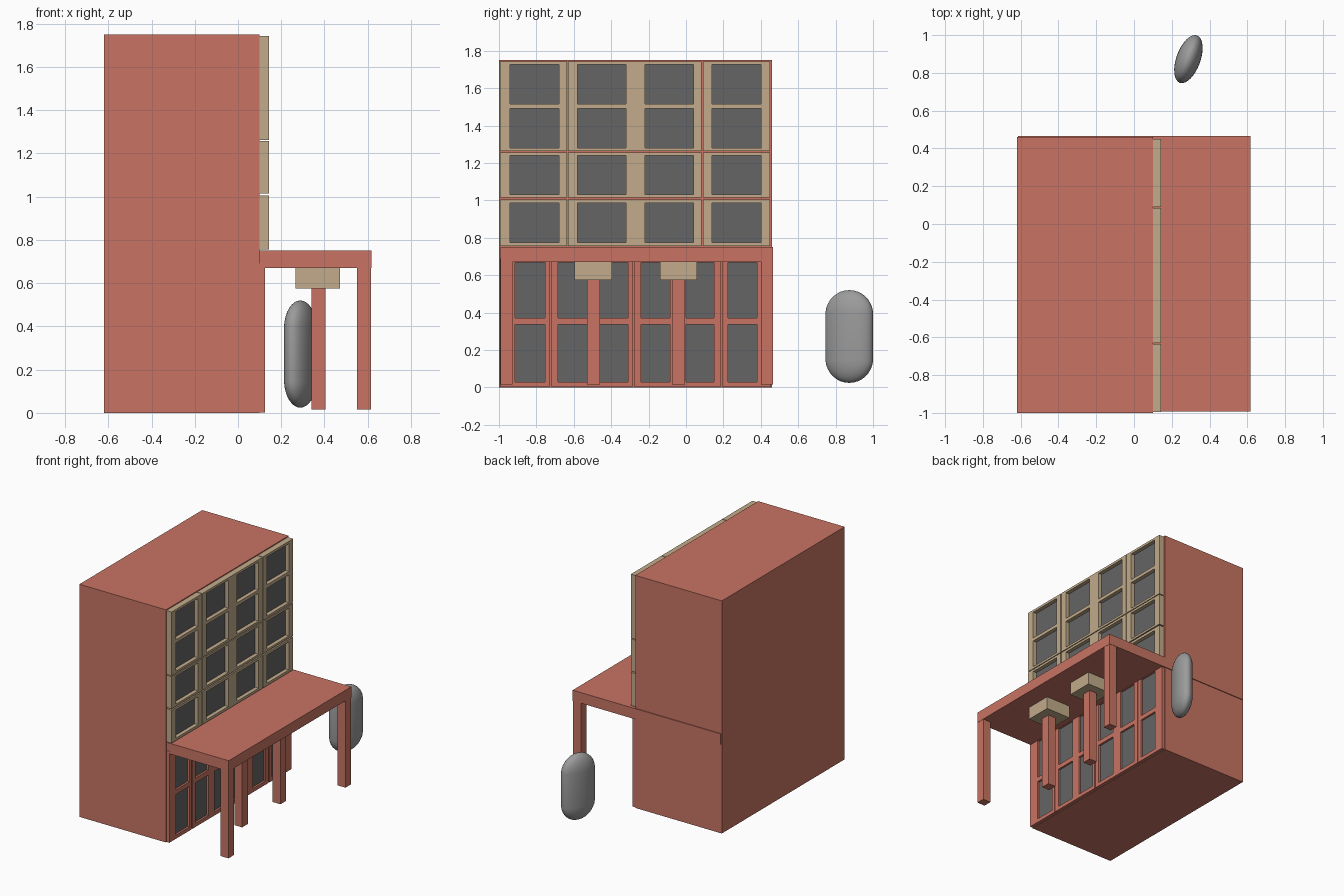
import bpy, bmesh, math
from mathutils import Vector

if "Cube" in bpy.data.objects:
    bpy.data.objects.remove(bpy.data.objects["Cube"])


def material(name, rgb):
    m = bpy.data.materials.new(name)
    m.diffuse_color = (*rgb, 1)
    m.use_nodes = True
    m.node_tree.nodes["Principled BSDF"].inputs["Base Color"].default_value = m.diffuse_color
    return m


RED = material("brick_red", (0.58, 0.175, 0.125))
BEIGE = material("beige_stone", (0.54, 0.41, 0.26))
DARK = material("dark_glass", (0.13, 0.13, 0.13))
GREY = material("grey_stone", (0.33, 0.33, 0.33))


def finish(name, bm, mat):
    bmesh.ops.recalc_face_normals(bm, faces=bm.faces)
    me = bpy.data.meshes.new(name)
    bm.to_mesh(me)
    bm.free()
    me.materials.append(mat)
    ob = bpy.data.objects.new(name, me)
    bpy.context.collection.objects.link(ob)
    return ob


def box(name, x, y, z, mat):
    bm = bmesh.new()
    bmesh.ops.create_cube(bm, size=1)
    for v in bm.verts:
        v.co = [r[0] + (c + 0.5) * (r[1] - r[0]) for c, r in zip(v.co, (x, y, z))]
    return finish(name, bm, mat)


def window_panel(name, x, y, z, cols, rows, glass_x, mat):
    """Slab facing +x, with an opening and a recessed pane at every cols x rows cell."""
    ys = [y[0]] + [v for c in cols for v in c] + [y[1]]
    zs = [z[0]] + [v for r in rows for v in r] + [z[1]]
    bm = bmesh.new()
    grid = [[bm.verts.new((x[0], a, b)) for b in zs] for a in ys]
    for i in range(len(ys) - 1):
        for j in range(len(zs) - 1):
            if not (i % 2 and j % 2):
                bm.faces.new((grid[i][j], grid[i + 1][j], grid[i + 1][j + 1], grid[i][j + 1]))
    ext = bmesh.ops.extrude_face_region(bm, geom=bm.faces[:], use_keep_orig=True)
    moved = [g for g in ext["geom"] if isinstance(g, bmesh.types.BMVert)]
    bmesh.ops.translate(bm, verts=moved, vec=Vector((x[1] - x[0], 0, 0)))
    finish(name, bm, mat)
    for c in cols:
        for r in rows:
            box(name + "_pane", (x[0] - 0.01, glass_x), c, r, DARK)


# Main block and canopy slab
box("building_block", (-0.62, 0.10), (-1.0, 0.46), (0, 1.75), RED)
box("canopy_slab", (-0.615, 0.617), (-0.992, 0.466), (0.67, 0.75), RED)

# Outer posts at the canopy corners
for y0 in (-0.992, 0.40):
    box("canopy_corner_post", (0.55, 0.615), (y0, y0 + 0.064), (0.015, 0.68), RED)

# Inner posts with beige capitals
for yc in (-0.495, -0.04):
    box("canopy_inner_post", (0.34, 0.405), (yc - 0.034, yc + 0.034), (0.015, 0.58), RED)
    box("post_capital", (0.267, 0.472), (yc - 0.1, yc + 0.1), (0.575, 0.672), BEIGE)

# Upper facade: beige panels separated by thin seams
bays = [((-0.995, -0.636), [(-0.94, -0.68)]),
        ((-0.63, 0.084), [(-0.58, -0.32), (-0.22, 0.04)]),
        ((0.09, 0.45), [(0.14, 0.40)])]
storeys = [((0.756, 1.005), [(0.775, 0.985)]),
           ((1.014, 1.257), [(1.03, 1.24)]),
           ((1.263, 1.743), [(1.28, 1.49), (1.515, 1.725)])]
for y, cols in bays:
    for z, rows in storeys:
        window_panel("upper_facade_panel", (0.10, 0.144), y, z, cols, rows, 0.115, BEIGE)

# Ground floor: red window frames
ground = [((-0.995, -0.73), [(-0.915, -0.755)]),
          ((-0.72, -0.285), [(-0.685, -0.53), (-0.46, -0.31)]),
          ((-0.275, 0.185), [(-0.24, -0.085), (0.0, 0.15)]),
          ((0.195, 0.455), [(0.225, 0.38)])]
for y, cols in ground:
    window_panel("ground_floor_frame", (0.10, 0.125), y, (0.002, 0.69), cols,
                 [(0.03, 0.335), (0.37, 0.668)], 0.11, RED)

# Standing stone: flattened capsule, turned slightly
bm = bmesh.new()
bmesh.ops.create_uvsphere(bm, u_segments=32, v_segments=17, radius=1)
for v in bm.verts:
    shift = math.copysign(0.117, v.co.z)
    v.co = (v.co.x * 0.064, v.co.y * 0.134, v.co.z * 0.131 + shift)
stone = finish("standing_stone", bm, GREY)
stone.location = (0.288, 0.873, 0.272)
stone.rotation_euler.z = math.radians(-20)
stone.select_set(True)
bpy.context.view_layer.objects.active = stone
bpy.ops.object.shade_smooth_by_angle(angle=math.radians(40))
